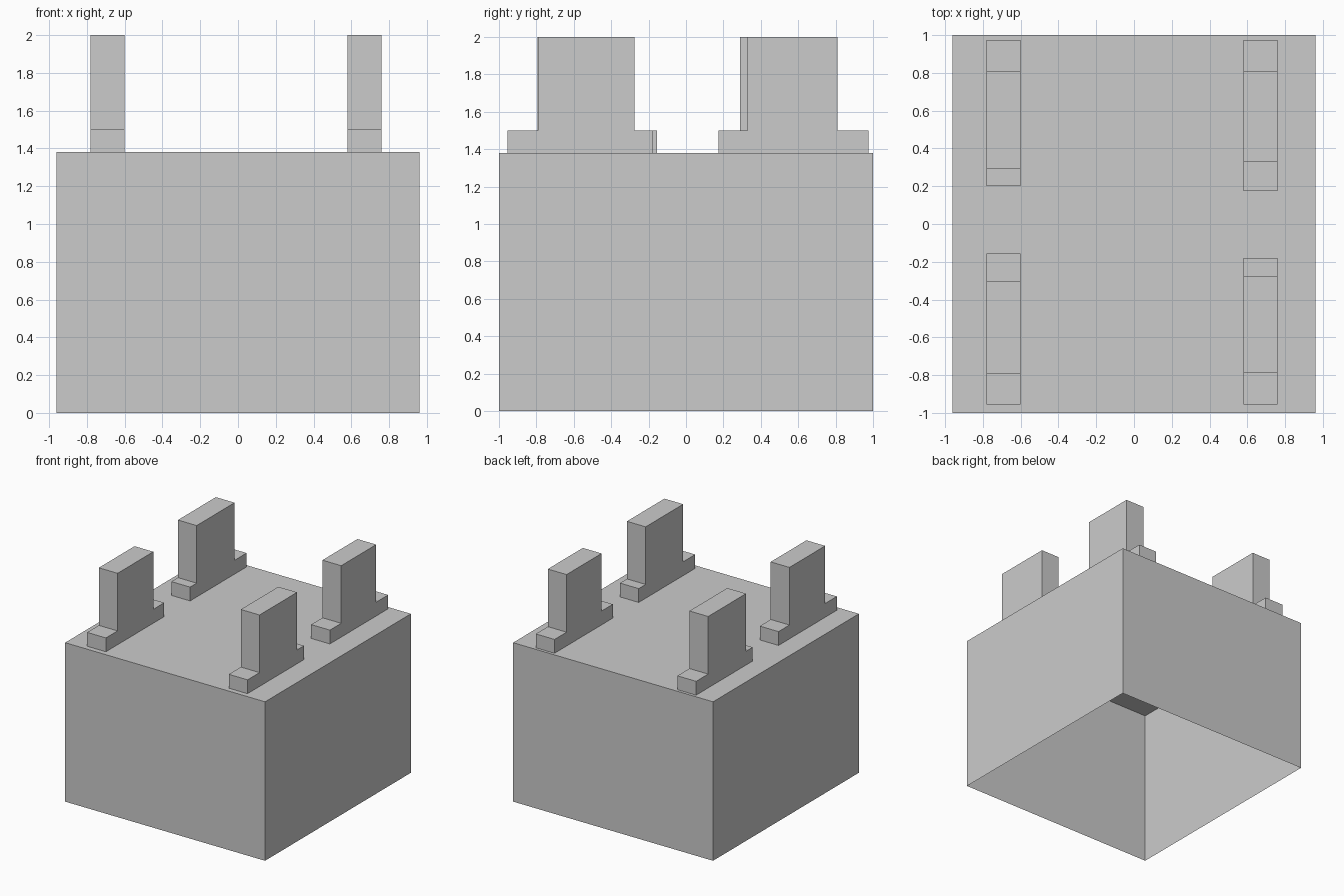
import bpy
import bmesh

default = bpy.data.objects.get("Cube")
if default:
    bpy.data.objects.remove(default, do_unlink=True)

# One plain grey for the whole model
grey = bpy.data.materials.new("plain_grey")
grey.use_nodes = True
COLOUR = (0.6, 0.6, 0.6, 1.0)
grey.diffuse_color = COLOUR
grey.node_tree.nodes["Principled BSDF"].inputs["Base Color"].default_value = COLOUR

BODY_TOP = 1.38
STEP_TOP = 1.5
POST_TOP = 2.0


def add_object(name, bm):
    mesh = bpy.data.meshes.new(name)
    bm.to_mesh(mesh)
    bm.free()
    mesh.materials.append(grey)
    obj = bpy.data.objects.new(name, mesh)
    bpy.context.collection.objects.link(obj)
    return obj


def body(name, width, depth, height):
    """Thin-walled box, open underneath."""
    bm = bmesh.new()
    bmesh.ops.create_cube(bm, size=1)
    for v in bm.verts:
        v.co.x *= width
        v.co.y *= depth
        v.co.z = (v.co.z + 0.5) * height
    bottom = [f for f in bm.faces if f.normal.z < -0.5]
    bmesh.ops.delete(bm, geom=bottom, context="FACES_ONLY")
    return add_object(name, bm)


def bracket(name, x0, x1, foot_front, post_front, post_back, foot_back):
    """Stepped profile in the y-z plane, extruded along x."""
    profile = [
        (foot_front, BODY_TOP), (foot_back, BODY_TOP),
        (foot_back, STEP_TOP), (post_back, STEP_TOP),
        (post_back, POST_TOP), (post_front, POST_TOP),
        (post_front, STEP_TOP), (foot_front, STEP_TOP),
    ]
    bm = bmesh.new()
    face = bm.faces.new([bm.verts.new((x0, y, z)) for y, z in profile])
    side = bmesh.ops.extrude_face_region(bm, geom=[face])
    moved = [g for g in side["geom"] if isinstance(g, bmesh.types.BMVert)]
    bmesh.ops.translate(bm, verts=moved, vec=(x1 - x0, 0, 0))
    bmesh.ops.recalc_face_normals(bm, faces=bm.faces)
    return add_object(name, bm)


# Main box
body("box_body", 1.92, 2.0, BODY_TOP)

# Four upright brackets on the lid
RIGHT = (-0.78, -0.6)
LEFT = (0.58, 0.76)
bracket("front_right_bracket", *RIGHT, -0.955, -0.795, -0.305, -0.155)
bracket("back_right_bracket", *RIGHT, 0.2, 0.29, 0.81, 0.975)
bracket("front_left_bracket", *LEFT, -0.955, -0.79, -0.275, -0.18)
bracket("back_left_bracket", *LEFT, 0.175, 0.33, 0.81, 0.975)
